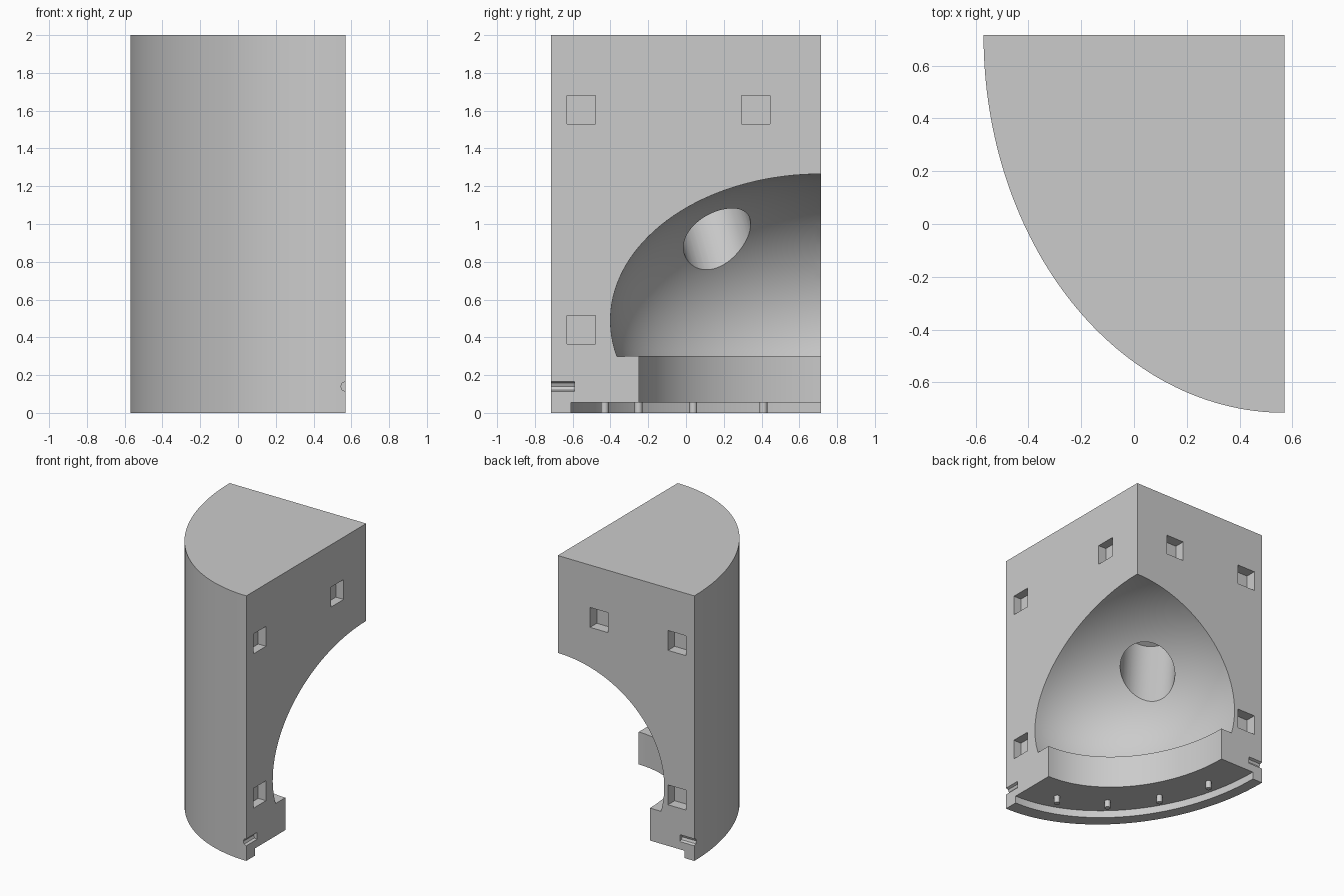
import bpy, bmesh
from math import cos, sin, pi, radians
from mathutils import Vector, Matrix

old = bpy.data.objects.get("Cube")
if old:
    bpy.data.objects.remove(old, do_unlink=True)

CX, CY = 0.57, 0.715      # back corner: axis of every revolved part
RX, RY = 1.14, 1.43       # outer radii
SX = RX / RY              # all round parts are squeezed in x

grey = bpy.data.materials.new("light_grey")
grey.use_nodes = True
grey.diffuse_color = (0.6, 0.6, 0.6, 1)
grey.node_tree.nodes["Principled BSDF"].inputs["Base Color"].default_value = (0.6, 0.6, 0.6, 1)


def finish(bm, name):
    bmesh.ops.recalc_face_normals(bm, faces=bm.faces)
    mesh = bpy.data.meshes.new(name)
    bm.to_mesh(mesh)
    bm.free()
    mesh.materials.append(grey)
    ob = bpy.data.objects.new(name, mesh)
    bpy.context.collection.objects.link(ob)
    return ob


def box(name, lo, hi):
    bm = bmesh.new()
    lo, hi = Vector(lo), Vector(hi)
    size = hi - lo
    bmesh.ops.create_cube(bm, size=1, matrix=Matrix.Translation((lo + hi) / 2) @ Matrix.Diagonal((*size, 1)))
    return finish(bm, name)


def rod(name, start, end, radius, sides):
    bm = bmesh.new()
    start, end = Vector(start), Vector(end)
    d = end - start
    turn = d.to_track_quat('Z', 'Y').to_matrix().to_4x4()
    bmesh.ops.create_cone(bm, cap_ends=True, segments=sides, radius1=radius, radius2=radius,
                          depth=d.length, matrix=Matrix.Translation((start + end) / 2) @ turn)
    return finish(bm, name)


def activate(ob):
    bpy.ops.object.select_all(action='DESELECT')
    ob.select_set(True)
    bpy.context.view_layer.objects.active = ob


def cut(ob, cutter):
    mod = ob.modifiers.new("cut", 'BOOLEAN')
    mod.operation, mod.solver, mod.object = 'DIFFERENCE', 'EXACT', cutter
    activate(ob)
    bpy.ops.object.modifier_apply(modifier=mod.name)
    bpy.data.objects.remove(cutter, do_unlink=True)


# Quarter-round column
bm = bmesh.new()
steps = 64
outline = [bm.verts.new((CX, CY, 0))]
for i in range(steps + 1):
    a = pi / 2 * i / steps
    outline.append(bm.verts.new((CX - RX * sin(a), CY - RY * cos(a), 0)))
base = bm.faces.new(outline)
top = bmesh.ops.extrude_face_region(bm, geom=[base])["geom"]
bmesh.ops.translate(bm, vec=(0, 0, 2), verts=[v for v in top if isinstance(v, bmesh.types.BMVert)])
body = finish(bm, "quarter_column")

# Revolved cavity: shallow foot recess, round neck, domed chamber
profile = [(0, -0.1), (1.325, -0.1), (1.325, 0.055), (0.965, 0.055), (0.965, 0.3)]
a0 = -0.248
for i in range(41):
    a = a0 + (pi / 2 - a0) * i / 40
    profile.append((1.115 * cos(a) if i < 40 else 0, 0.49 + 0.775 * sin(a)))
bm = bmesh.new()
pts = [bm.verts.new((0, -r, z)) for r, z in profile]
edges = [bm.edges.new(p) for p in zip(pts, pts[1:])]
bmesh.ops.spin(bm, geom=pts + edges, cent=(0, 0, 0), axis=(0, 0, 1), angle=2 * pi, steps=160)
bmesh.ops.remove_doubles(bm, verts=bm.verts, dist=0.0005)
bmesh.ops.transform(bm, matrix=Matrix.Translation((CX, CY, 0)) @ Matrix.Diagonal((SX, 1, 1, 1)), verts=bm.verts)
cut(body, finish(bm, "cavity_cutter"))

# Blind round bore in the dome
mid, axis = Vector((0.01, 0.16, 0.95)), Vector((-0.28, -0.28, 0.92)).normalized()
cut(body, rod("bore_cutter", mid - axis * 0.25, mid + axis * 0.52, 0.193, 64))

# Square sockets in both flat faces
S = 0.15
for inner, z in ((True, 1.53), (False, 1.53), (False, 0.365)):
    y = CY - (0.42 if inner else 1.345)
    cut(body, box("side_socket_cutter", (CX - 0.065, y, z), (CX + 0.1, y + S, z + S)))
    x = CX - (0.42 if inner else 1.07)
    cut(body, box("back_socket_cutter", (x, CY - 0.08, z), (x + S, CY + 0.1, z + S)))

# Small grooves at the outer edges of the flat faces
cut(body, rod("side_groove_cutter", (CX, -0.9, 0.14), (CX, -0.59, 0.14), 0.026, 8))
cut(body, rod("back_groove_cutter", (-0.75, CY, 0.14), (-0.45, CY, 0.14), 0.026, 8))

# Little pegs under the foot recess
pegs = []
for deg in (14, 35, 55, 75):
    a = radians(deg)
    x, y = CX - 1.18 * SX * sin(a), CY - 1.18 * cos(a)
    pegs.append(rod("foot_peg", (x, y, 0), (x, y, 0.06), 0.021, 16))

for ob in [body] + pegs:
    activate(ob)
    bpy.ops.object.shade_smooth_by_angle(angle=radians(30))
